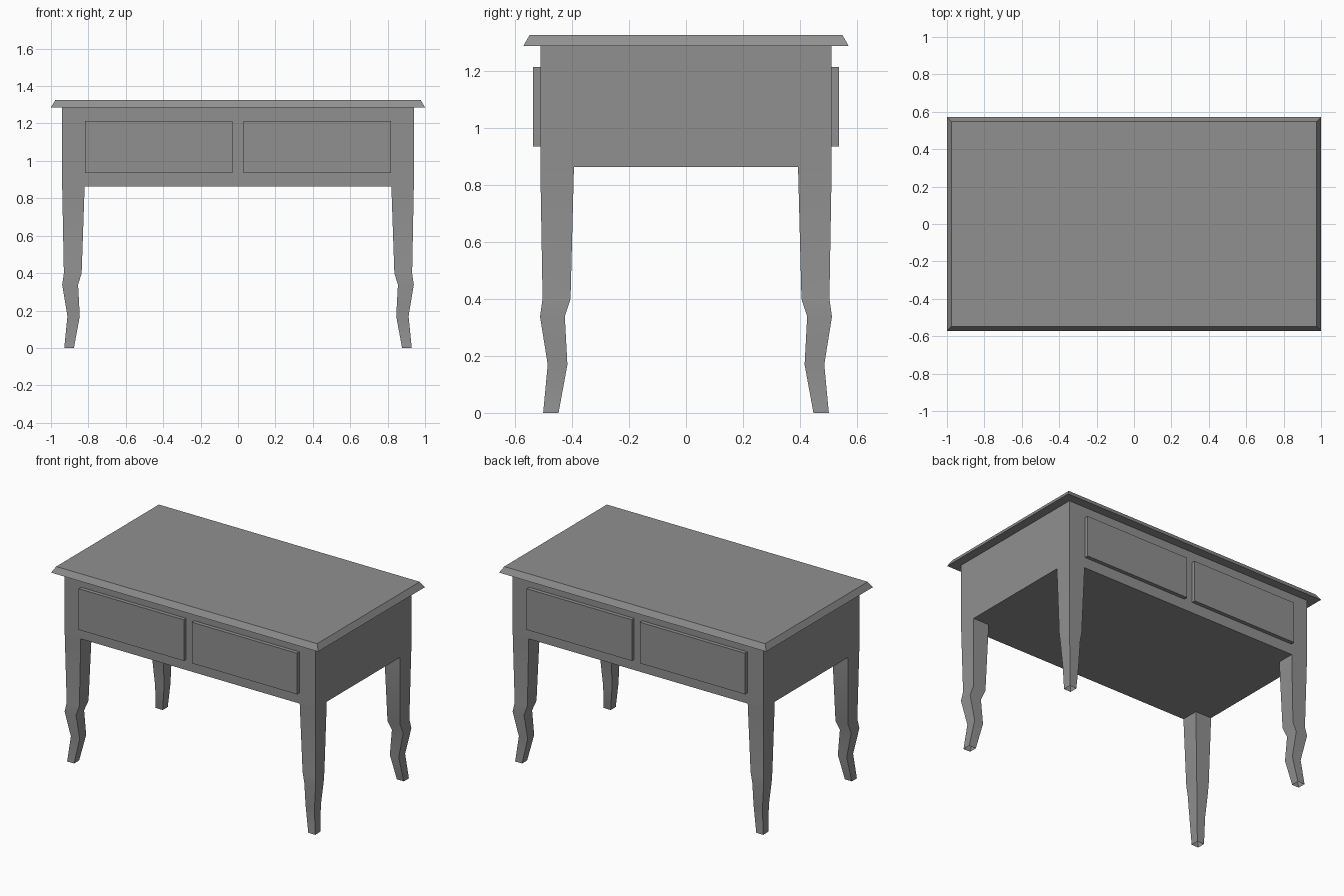
import bpy, bmesh
from math import radians

if "Cube" in bpy.data.objects:
    bpy.data.objects.remove(bpy.data.objects["Cube"])

grey = bpy.data.materials.new("dark_grey")
grey.diffuse_color = (0.28, 0.28, 0.28, 1)
grey.use_nodes = True
grey.node_tree.nodes["Principled BSDF"].inputs["Base Color"].default_value = grey.diffuse_color


def loft(name, rings, caps=True):
    """Rings of (x0, x1, y0, y1, z), bottom to top, joined and optionally capped."""
    bm = bmesh.new()
    loops = [[bm.verts.new(p) for p in ((x0, y0, z), (x1, y0, z), (x1, y1, z), (x0, y1, z))]
             for x0, x1, y0, y1, z in rings]
    for a, b in zip(loops, loops[1:]):
        for i in range(4):
            j = (i + 1) % 4
            bm.faces.new((a[i], a[j], b[j], b[i]))
    if caps:
        bm.faces.new(loops[0][::-1])
        bm.faces.new(loops[-1])
    mesh = bpy.data.meshes.new(name)
    bm.to_mesh(mesh)
    bm.free()
    mesh.materials.append(grey)
    obj = bpy.data.objects.new(name, mesh)
    bpy.context.collection.objects.link(obj)
    return obj


def mirror_xy(obj):
    mod = obj.modifiers.new("mirror", 'MIRROR')
    mod.use_axis = (True, True, False)
    mod.use_mirror_merge = False


# Table top with sloped rim
loft("table_top", [(-1, 1, -0.571, 0.571, 1.286), (-0.977, 0.977, -0.549, 0.549, 1.325)])

# Closed drawer case
loft("drawer_case", [(-0.94, 0.94, -0.511, 0.511, z) for z in (0.863, 1.286)])

# Raised drawer fronts, two on the front and two on the back
mirror_xy(loft("drawer_front", [(0.03, 0.817, 0.511, 0.537, z) for z in (0.935, 1.213)]))

# Curved tapering legs, open at the foot: x inner, x outer, y inner, y outer, z
leg = loft("leg", [
    (0.877, 0.929, 0.447, 0.501, 0.0),
    (0.846, 0.912, 0.416, 0.485, 0.169),
    (0.855, 0.940, 0.425, 0.512, 0.338),
    (0.836, 0.931, 0.405, 0.503, 0.400),
    (0.820, 0.940, 0.393, 0.511, 0.863),
], caps=False)

# Smooth the leg bends, keep the corners sharp
bpy.context.view_layer.objects.active = leg
leg.select_set(True)
bpy.ops.object.shade_smooth_by_angle(angle=radians(40))
mirror_xy(leg)
